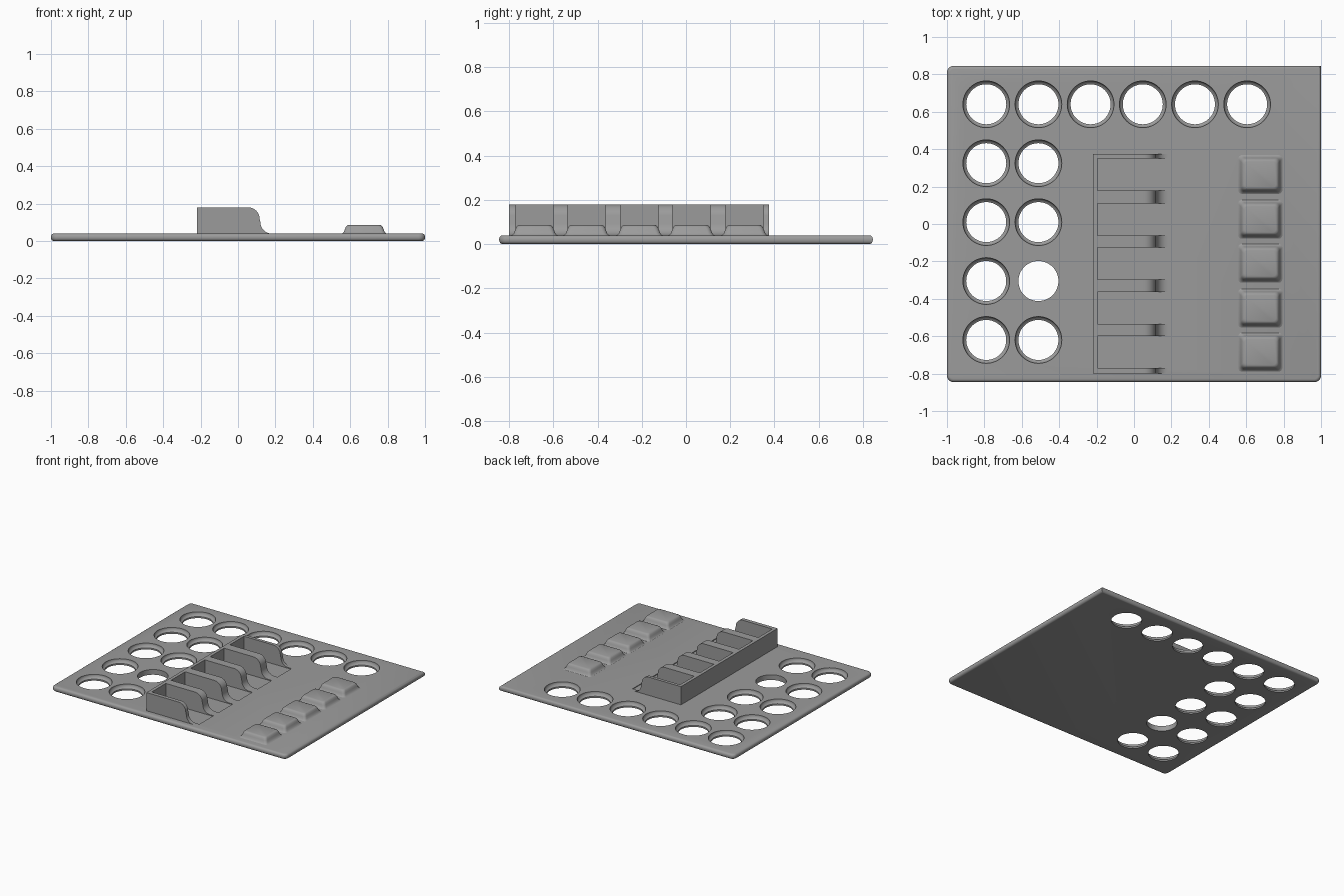
import bpy, bmesh, math
from mathutils import Vector

if "Cube" in bpy.data.objects:
    bpy.data.objects.remove(bpy.data.objects["Cube"])

TOP = 0.04                                   # upper face of the plate
ROWS = [0.265, 0.025, -0.21, -0.45, -0.685]  # pocket and pad centres in y
POCKET = 0.0855                              # half width of a pocket

grey = bpy.data.materials.new("mid_grey")
grey.diffuse_color = (0.33, 0.33, 0.33, 1)
grey.use_nodes = True
grey.node_tree.nodes["Principled BSDF"].inputs["Base Color"].default_value = grey.diffuse_color


def finish(name, bm):
    bmesh.ops.recalc_face_normals(bm, faces=bm.faces[:])
    me = bpy.data.meshes.new(name)
    bm.to_mesh(me)
    bm.free()
    me.materials.append(grey)
    ob = bpy.data.objects.new(name, me)
    bpy.context.collection.objects.link(ob)
    return ob


def smooth(ob):
    bpy.ops.object.select_all(action='DESELECT')
    ob.select_set(True)
    bpy.context.view_layer.objects.active = ob
    bpy.ops.object.shade_smooth_by_angle(angle=math.radians(35))


def box(bm, lo, hi):
    lo, hi = Vector(lo), Vector(hi)
    vs = bmesh.ops.create_cube(bm, size=1)['verts']
    for v in vs:
        v.co = (lo + hi) / 2 + v.co * (hi - lo)


def loft(bm, rings):
    # skin closed rings of points and cap both ends
    rings = [[bm.verts.new(p) for p in r] for r in rings]
    n = len(rings[0])
    for a, b in zip(rings, rings[1:]):
        for i in range(n):
            bm.faces.new((a[i], a[(i + 1) % n], b[(i + 1) % n], b[i]))
    bm.faces.new(rings[0][::-1])
    bm.faces.new(rings[-1])


def circle(x, y, r, z, n=48):
    return [(x + r * math.cos(2 * math.pi * i / n),
             y + r * math.sin(2 * math.pi * i / n), z) for i in range(n)]


def rounded_rect(x, y, hx, hy, r, z):
    pts = []
    for k, (sx, sy) in enumerate([(1, 1), (-1, 1), (-1, -1), (1, -1)]):
        for j in range(5):
            a = math.pi / 2 * (k + j / 4)
            pts.append((x + sx * (hx - r) + r * math.cos(a),
                        y + sy * (hy - r) + r * math.sin(a), z))
    return pts


# Plate: three rounded corners, one square corner, softened rim
bm = bmesh.new()
box(bm, (-1, -0.845, 0), (1, 0.845, TOP))
corners = [e for e in bm.edges
           if abs(e.verts[0].co.z - e.verts[1].co.z) > 0.01
           and not (e.verts[0].co.x > 0 and e.verts[0].co.y > 0)]
bmesh.ops.bevel(bm, geom=corners, offset=0.035, segments=6, affect='EDGES', profile=0.5)
rim = [e for e in bm.edges if abs(e.verts[0].co.z - e.verts[1].co.z) < 0.001]
bmesh.ops.bevel(bm, geom=rim, offset=0.017, segments=4, affect='EDGES', profile=0.5)
plate = finish("plate", bm)

# Cutter: round holes with a bowl-shaped rim, one plain hole, shallow pockets
bm = bmesh.new()
cols = [-0.79 + 0.279 * i for i in range(6)]
rows = [0.64 - 0.315 * i for i in range(5)]
holes = [(i, 0) for i in range(6)] + [(i, j) for i in range(2) for j in range(1, 5)]
for i, j in holes:
    prof = [(0.107, -0.05), (0.107, 0.012)]
    if (i, j) != (1, 3):
        prof += [(0.114, 0.016), (0.12, 0.022), (0.124, 0.03), (0.125, 0.037), (0.125, 0.1)]
    else:
        prof += [(0.107, 0.1)]
    loft(bm, [circle(cols[i], rows[j], r, z) for r, z in prof])
for y in ROWS:
    box(bm, (-0.195, y - POCKET, 0.034), (0.21, y + POCKET, 0.1))
cutter = finish("hole_cutter", bm)
cutter.hide_render = True
mod = plate.modifiers.new("holes", 'BOOLEAN')
mod.operation, mod.solver, mod.object = 'DIFFERENCE', 'EXACT', cutter
bpy.context.view_layer.objects.active = plate
bpy.ops.object.modifier_apply(modifier="holes")
bpy.data.objects.remove(cutter)
smooth(plate)

# Rack: back wall
bm = bmesh.new()
box(bm, (-0.22, -0.80, TOP), (-0.195, 0.375, 0.18))
finish("rack_back_wall", bm)

# Rack: dividers with a rounded nose flowing into the plate
side = [(-0.196, TOP), (-0.196, 0.18)]
side += [(0.055 + 0.06 * math.sin(a), 0.12 + 0.06 * math.cos(a))
         for a in [math.pi / 2 * k / 8 for k in range(9)]]
side += [(0.18 - 0.06 * math.cos(a), 0.10 - 0.06 * math.sin(a))
         for a in [math.pi / 2 * k / 8 for k in range(9)]]
edges = [0.375]
for y in ROWS:
    edges += [y + POCKET, y - POCKET]
edges.append(-0.80)
for k in range(0, len(edges), 2):
    bm = bmesh.new()
    loft(bm, [[(x, y, z) for x, z in side] for y in (edges[k + 1], edges[k])])
    smooth(finish("rack_divider", bm))

# Raised pads with a soft foot and a soft top edge
pad = [(0.122, 0.038), (0.115, 0.042), (0.108, 0.05), (0.103, 0.064),
       (0.098, 0.076), (0.092, 0.083), (0.085, 0.086)]
for y in ROWS:
    bm = bmesh.new()
    loft(bm, [rounded_rect(0.675, y, h, h - 0.015, 0.02, z) for h, z in pad])
    smooth(finish("pad", bm))
